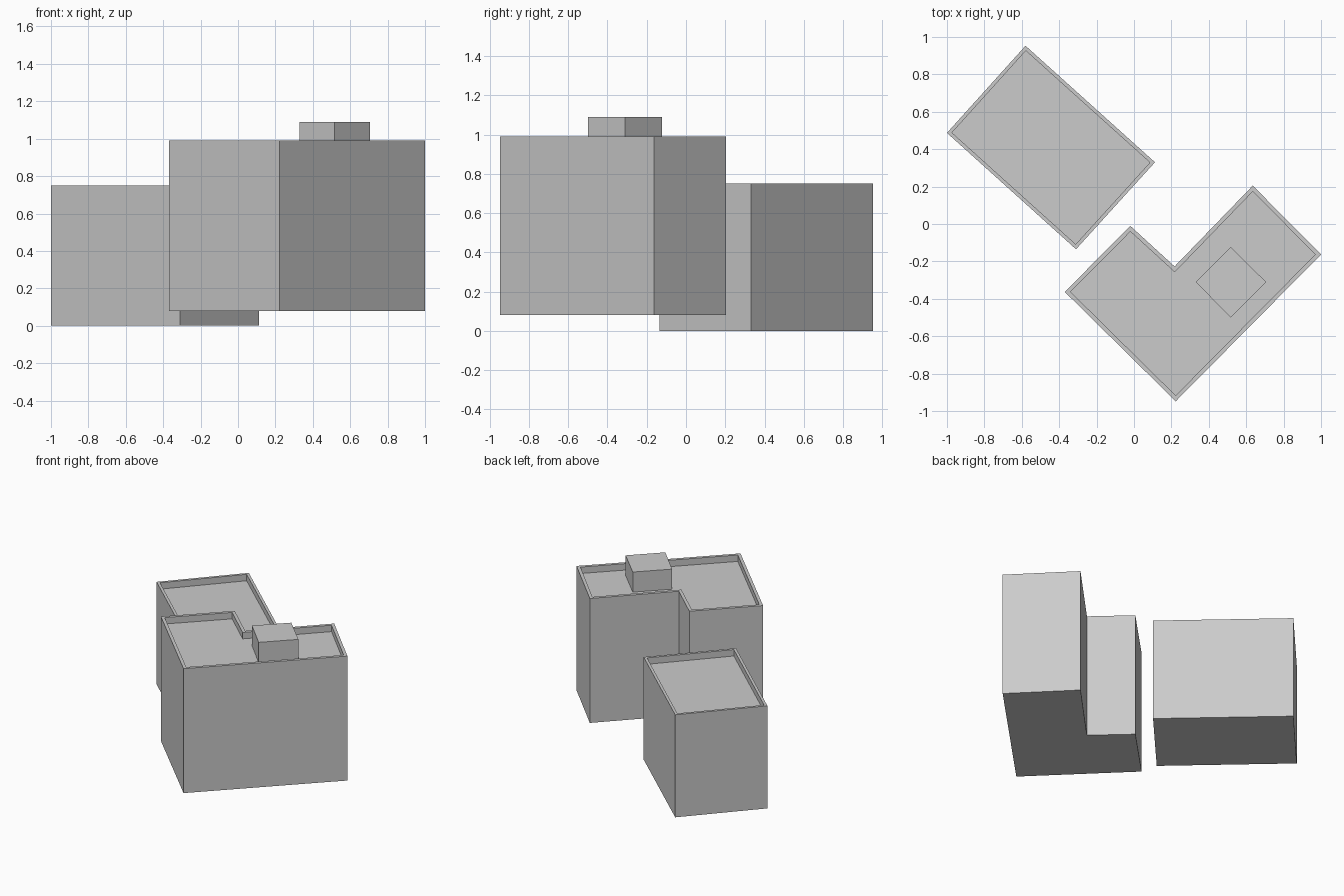
import bpy
from mathutils import Vector

if "Cube" in bpy.data.objects:
    bpy.data.objects.remove(bpy.data.objects["Cube"])


def inset(outline, width):
    """Move every edge of a counter-clockwise outline inward by width."""
    pts = [Vector(p) for p in outline]
    result = []
    for i, p in enumerate(pts):
        a = (p - pts[i - 1]).normalized()
        b = (pts[(i + 1) % len(pts)] - p).normalized()
        na, nb = Vector((-a.y, a.x)), Vector((-b.y, b.x))
        result.append(p + (na + nb) * width / (1 + na.dot(nb)))
    return result


def stack(name, rings):
    """Join (outline, z) rings from bottom to roof and cap both ends."""
    n = len(rings[0][0])
    verts = [(p[0], p[1], z) for outline, z in rings for p in outline]
    faces = [tuple(reversed(range(n)))]
    for r in range(len(rings) - 1):
        for i in range(n):
            j = (i + 1) % n
            faces.append((r * n + i, r * n + j, (r + 1) * n + j, (r + 1) * n + i))
    faces.append(tuple(range((len(rings) - 1) * n, len(rings) * n)))
    mesh = bpy.data.meshes.new(name)
    mesh.from_pydata(verts, [], faces)
    mesh.update()
    obj = bpy.data.objects.new(name, mesh)
    bpy.context.collection.objects.link(obj)
    return obj


def building(name, outline, base, top, wall, depth):
    """Flat-roofed block with a raised parapet around the roof."""
    inner = inset(outline, wall)
    return stack(name, [(outline, base), (outline, top), (inner, top), (inner, top - depth)])


# Lower rectangular block
building("rectangular_building",
         [(-0.58, 0.953), (-1.0, 0.487), (-0.31, -0.135), (0.112, 0.33)],
         0.0, 0.75, 0.019, 0.047)

# Taller L-shaped block, raised above the ground level
building("l_shaped_building",
         [(-0.02, -0.01), (-0.37, -0.363), (0.223, -0.948),
          (1.0, -0.163), (0.635, 0.205), (0.217, -0.227)],
         0.08, 0.99, 0.022, 0.047)

# Roof access box
box = [(0.517, -0.123), (0.33, -0.31), (0.517, -0.5), (0.706, -0.31)]
stack("rooftop_box", [(box, 0.943), (box, 1.09)])
